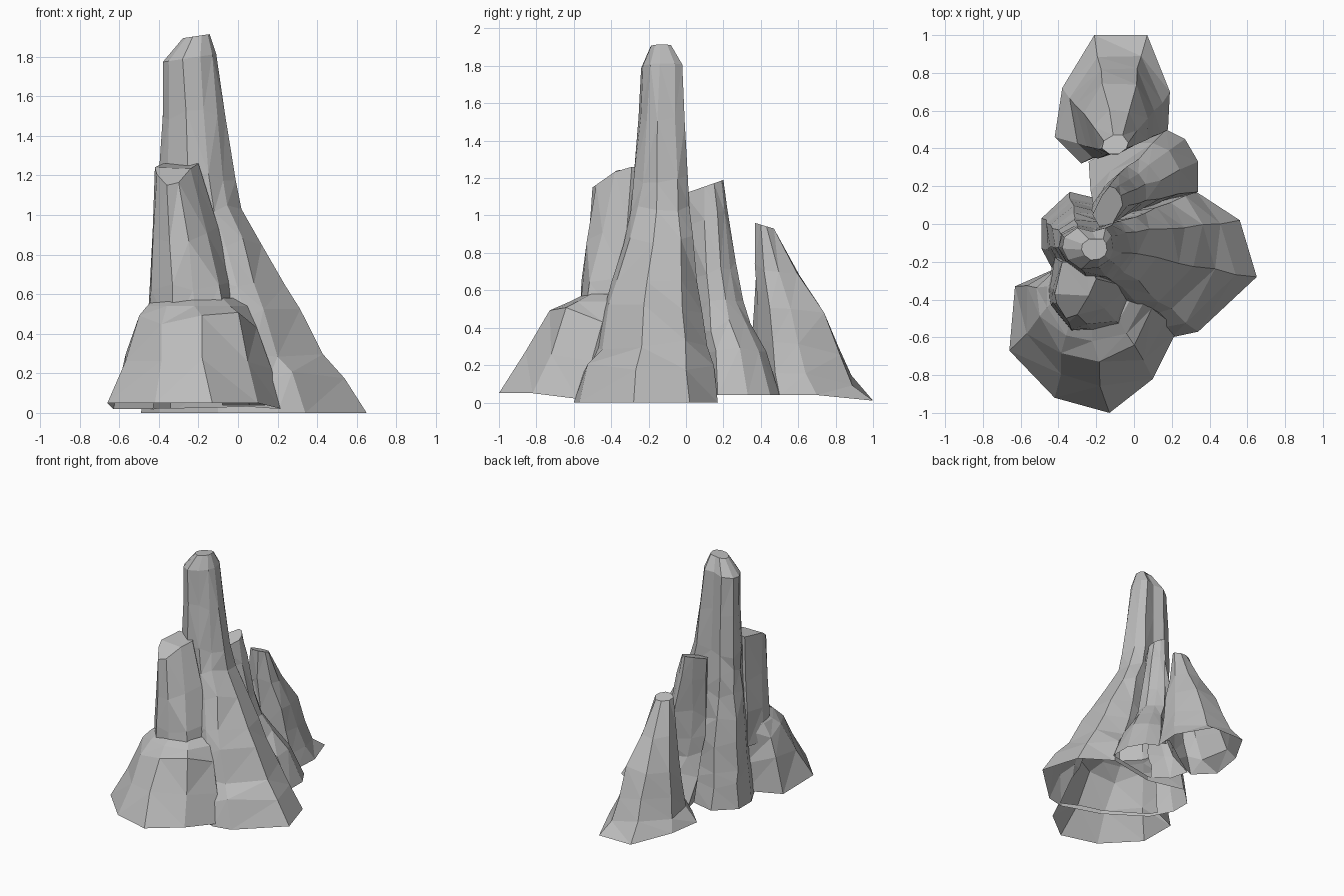
import bpy
import bmesh
import random
from mathutils import Vector

random.seed(4)

default_cube = bpy.data.objects.get("Cube")
if default_cube:
    bpy.data.objects.remove(default_cube, do_unlink=True)

# One weathered stone colour for the whole formation
stone = bpy.data.materials.new("grey_stone")
stone.use_nodes = True
grey = (.5, .5, .5, 1)
stone.diffuse_color = grey
stone.node_tree.nodes["Principled BSDF"].inputs["Base Color"].default_value = grey


# Faceted closed spire, lofted from a foot outline to a crown outline
# flare: (height, spread) pairs, spread one at the foot and zero at the crown
# cap: scale, rise, shift x, shift y of a closing top ring
# steep: outline points that pull in to the crown faster
def rock_spire(name, foot, crown, flare, foot_z, crown_z, cap=None, rough=.01, steep=()):
    bm = bmesh.new()
    rings = []
    for height, spread in flare:
        ring = []
        for i, ((fx, fy), (cx, cy)) in enumerate(zip(foot, crown)):
            low, high = foot_z(fx, fy), crown_z(cx, cy)
            reach = spread ** 2.5 if i in steep else spread
            point = Vector((cx + (fx - cx) * reach,
                            cy + (fy - cy) * reach,
                            low + (high - low) * height))
            if 0 < height < 1:
                point += Vector((random.uniform(-rough, rough),
                                 random.uniform(-rough, rough),
                                 random.uniform(-rough, rough) * 3))
            ring.append(bm.verts.new(point))
        rings.append(ring)

    # Small bevelled summit
    if cap:
        scale, rise, shift_x, shift_y = cap
        last = rings[-1]
        middle = sum((v.co for v in last), Vector()) / len(last)
        shift = Vector((shift_x, shift_y, rise))
        rings.append([bm.verts.new(middle + (v.co - middle) * scale + shift)
                      for v in last])

    count = len(foot)
    for lower, upper in zip(rings, rings[1:]):
        for i in range(count):
            j = (i + 1) % count
            bm.faces.new((lower[i], lower[j], upper[j], upper[i]))
    bm.faces.new(rings[-1])
    bm.faces.new(rings[0][::-1])
    bmesh.ops.triangulate(bm, faces=bm.faces[:], quad_method='SHORT_EDGE')
    bmesh.ops.recalc_face_normals(bm, faces=bm.faces[:])

    mesh = bpy.data.meshes.new(name)
    bm.to_mesh(mesh)
    bm.free()
    mesh.materials.append(stone)
    spire = bpy.data.objects.new(name, mesh)
    bpy.context.collection.objects.link(spire)
    return spire


def level(z):
    return lambda x, y: z


# Tall central tower with a long ridge running to its left
tower = rock_spire(
    "main_tower",
    foot=[(.65, -.28), (.56, .02), (.33, .17), (-.05, .1), (-.34, .17),
          (-.49, .03), (-.49, -.13), (-.4, -.3), (-.1, -.5), (.2, -.6), (.34, -.57)],
    crown=[(-.11, -.14), (-.12, -.06), (-.15, -.02), (-.22, -.04), (-.3, -.02),
           (-.37, -.07), (-.38, -.13), (-.35, -.19), (-.28, -.24), (-.19, -.23), (-.13, -.19)],
    flare=[(0, 1), (.1, .86), (.17, .7), (.28, .57), (.37, .46), (.48, .31),
           (.58, .18), (.66, .12), (.84, .05), (1, 0)],
    foot_z=level(0), crown_z=lambda x, y: 1.8 + (x + .2) * .15,
    cap=(.5, .11, .03, -.01))

# Broken column leaning on the front of the tower
column = rock_spire(
    "front_column",
    foot=[(-.46, -.32), (-.44, -.42), (-.33, -.57), (-.2, -.58), (-.05, -.55),
          (.02, -.34), (-.1, -.2), (-.42, -.18)],
    crown=[(-.42, -.37), (-.41, -.42), (-.36, -.5), (-.3, -.48), (-.24, -.38),
           (-.2, -.29), (-.25, -.2), (-.38, -.2)],
    flare=[(0, 1), (.3, .75), (.6, .42), (1, 0)],
    foot_z=level(.4), crown_z=lambda x, y: 1.15 + min(.11, max(0, y + .5) * .7))

# Wide skirt at the foot of the front column
skirt = rock_spire(
    "front_skirt",
    foot=[(-.63, -.33), (-.66, -.67), (-.42, -.92), (-.13, -1), (.1, -.82),
          (.22, -.58), (0, -.3), (-.38, -.22)],
    crown=[(-.46, -.33), (-.46, -.44), (-.36, -.59), (-.22, -.62), (-.04, -.58),
           (.06, -.4), (-.05, -.2), (-.38, -.2)],
    flare=[(0, 1), (.45, .6), (.85, .26), (1, 0)],
    foot_z=lambda x, y: .05 if y < -.6 else .02, crown_z=level(.54),
    cap=(.8, .04, 0, .04), rough=.015)

# Middle spire behind the tower
middle = rock_spire(
    "middle_spire",
    foot=[(.34, .17), (.34, .33), (.27, .45), (.17, .5), (-.08, .43),
          (-.24, .33), (-.2, .18), (0, .05)],
    crown=[(-.06, .1), (-.07, .15), (-.1, .19), (-.13, .2), (-.17, .15),
           (-.22, .05), (-.18, -.02), (-.12, -.01)],
    flare=[(0, 1), (.2, .75), (.33, .5), (.43, .33), (.6, .2), (.85, .07), (1, 0)],
    foot_z=level(.04), crown_z=lambda x, y: 1.12 + y * .35, steep=(4, 5))

# Low spire at the back, steep in front and sloping away behind
back = rock_spire(
    "back_spire",
    foot=[(.18, .5), (.19, .7), (.07, 1), (-.21, 1), (-.38, .72),
          (-.42, .46), (-.28, .32), (-.05, .42)],
    crown=[(-.04, .4), (-.03, .43), (-.06, .47), (-.11, .47), (-.16, .44),
           (-.17, .4), (-.13, .37), (-.08, .37)],
    flare=[(0, 1), (.12, .79), (.28, .65), (.48, .5), (.75, .24), (1, 0)],
    foot_z=lambda x, y: .01 if y > .9 else .04,
    crown_z=lambda x, y: .96 - (y - .37) * .3, steep=(5, 6, 7))

# Fuse the spires into one shell
others = [column, skirt, middle, back]
for part in others:
    fuse = tower.modifiers.new("fuse_" + part.name, 'BOOLEAN')
    fuse.operation = 'UNION'
    fuse.solver = 'EXACT'
    fuse.object = part
depsgraph = bpy.context.evaluated_depsgraph_get()
shell = bpy.data.meshes.new_from_object(tower.evaluated_get(depsgraph))
tower.modifiers.clear()
tower.data = shell
tower.name = "rock_formation"
for part in others:
    bpy.data.objects.remove(part, do_unlink=True)

# Open the hollow underside
bm = bmesh.new()
bm.from_mesh(shell)
bm.normal_update()
underside = [f for f in bm.faces
             if f.normal.z < -.8 and f.calc_center_median().z < .07]
bmesh.ops.delete(bm, geom=underside, context='FACES')
bm.to_mesh(shell)
bm.free()
